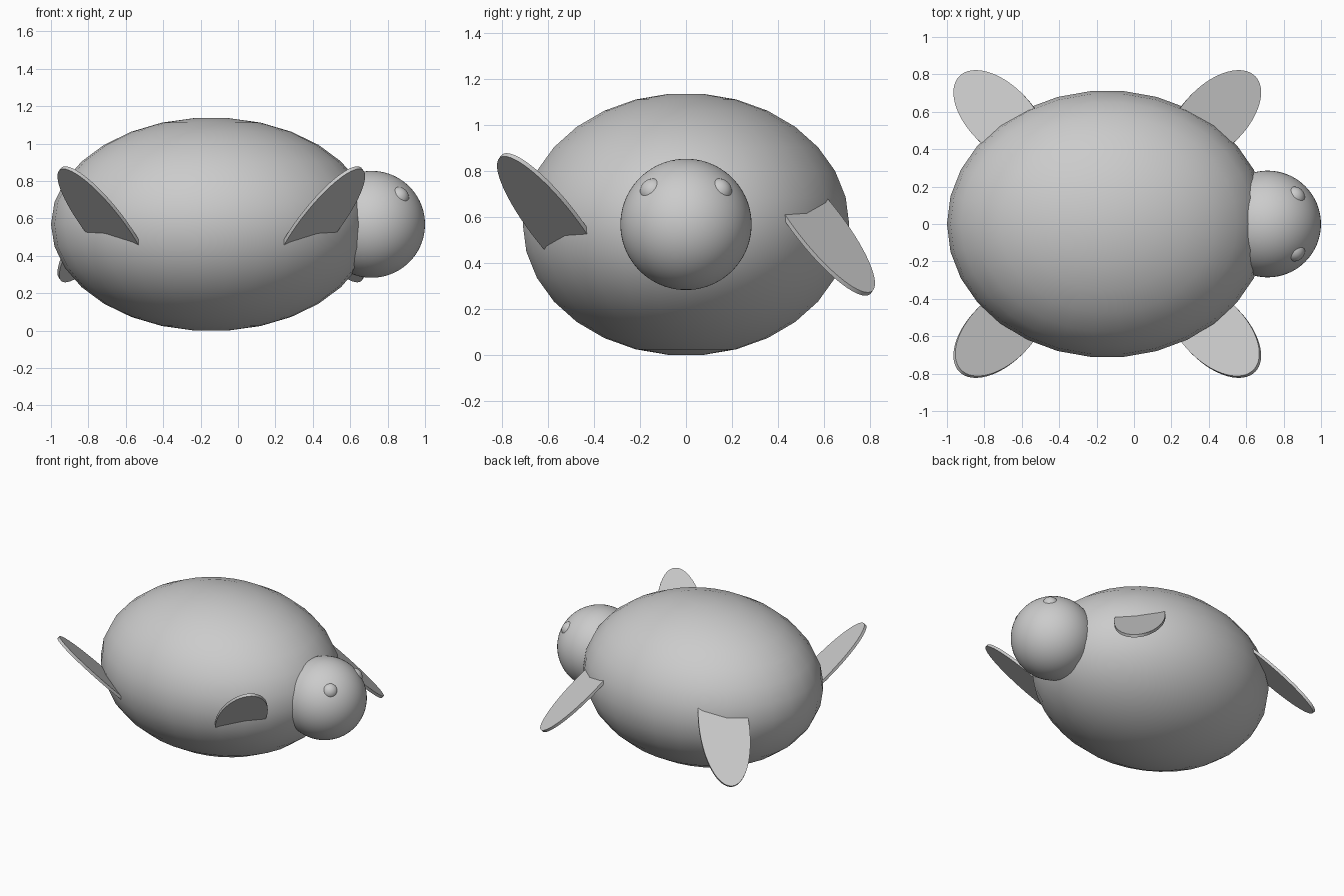
import bpy, bmesh
from math import sin, cos, pi
from mathutils import Matrix, Vector

cube = bpy.data.objects.get("Cube")
if cube:
    bpy.data.objects.remove(cube, do_unlink=True)

K = 4 / 7                       # body half height; every size follows from it
SEGMENTS = 30
CENTRE = Vector((-K / 4, 0, K * cos(pi / SEGMENTS)))

grey = bpy.data.materials.new("plain_grey")
grey.use_nodes = True
grey.diffuse_color = (0.6, 0.6, 0.6, 1)
grey.node_tree.nodes["Principled BSDF"].inputs["Base Color"].default_value = (0.6, 0.6, 0.6, 1)


def finish(name, bm, matrix, angle):
    bmesh.ops.recalc_face_normals(bm, faces=bm.faces)
    mesh = bpy.data.meshes.new(name)
    bm.to_mesh(mesh)
    bm.free()
    mesh.transform(matrix)
    mesh.materials.append(grey)
    obj = bpy.data.objects.new(name, mesh)
    bpy.context.collection.objects.link(obj)
    bpy.ops.object.select_all(action='DESELECT')
    obj.select_set(True)
    bpy.context.view_layer.objects.active = obj
    bpy.ops.object.shade_smooth_by_angle(angle=angle)
    return obj


def ball(name, centre, radii, segments):
    """Ringed sphere with small flat caps in place of the poles."""
    bm = bmesh.new()
    count = segments // 2
    rings = []
    for i in range(count):
        phi = pi * (i + 0.5) / count
        rings.append([bm.verts.new((sin(phi) * cos(2 * pi * j / segments),
                                    sin(phi) * sin(2 * pi * j / segments),
                                    cos(phi))) for j in range(segments)])
    for upper, lower in zip(rings, rings[1:]):
        for j in range(segments):
            n = (j + 1) % segments
            bm.faces.new((upper[j], lower[j], lower[n], upper[n]))
    bm.faces.new(rings[0])
    bm.faces.new(rings[-1])
    matrix = Matrix.Translation(centre) @ Matrix.Diagonal((*radii, 1))
    return finish(name, bm, matrix, pi / 6)


def flipper(name, sx, sy):
    """Thin oval plate tilted 45 degrees, pointing diagonally outward."""
    out = Vector((sx, sy, 0)).normalized()
    length = (out + Vector((0, 0, -sy))).normalized()
    width = Vector((0, 0, 1)).cross(out)
    normal = width.cross(length)
    turn = Matrix((width, length, normal)).transposed().to_4x4()
    place = Matrix.Translation(CENTRE + Vector((sx * K, sy * K, 0)))
    bm = bmesh.new()
    bmesh.ops.create_cone(bm, cap_ends=True, segments=64, radius1=1, radius2=1, depth=1)
    matrix = place @ turn @ Matrix.Diagonal((0.3 * K, 0.75 * K, 0.02, 1))
    return finish(name, bm, matrix, pi / 6)


# Body and head
ball("body", CENTRE, (1.5 * K, 1.25 * K, K), SEGMENTS)
head_centre = CENTRE + Vector((1.5 * K, 0, 0))
ball("head", head_centre, (K / 2,) * 3, 64)

# Eyes and flippers on both sides
for side, sy in (("left", 1), ("right", -1)):
    offset = Vector((1, sy, 1)) * (K / 4)
    ball(side + "_eye", head_centre + offset, (K / 10,) * 3, 32)
    for end, sx in (("front", 1), ("rear", -1)):
        flipper(f"{end}_{side}_flipper", sx, sy)
